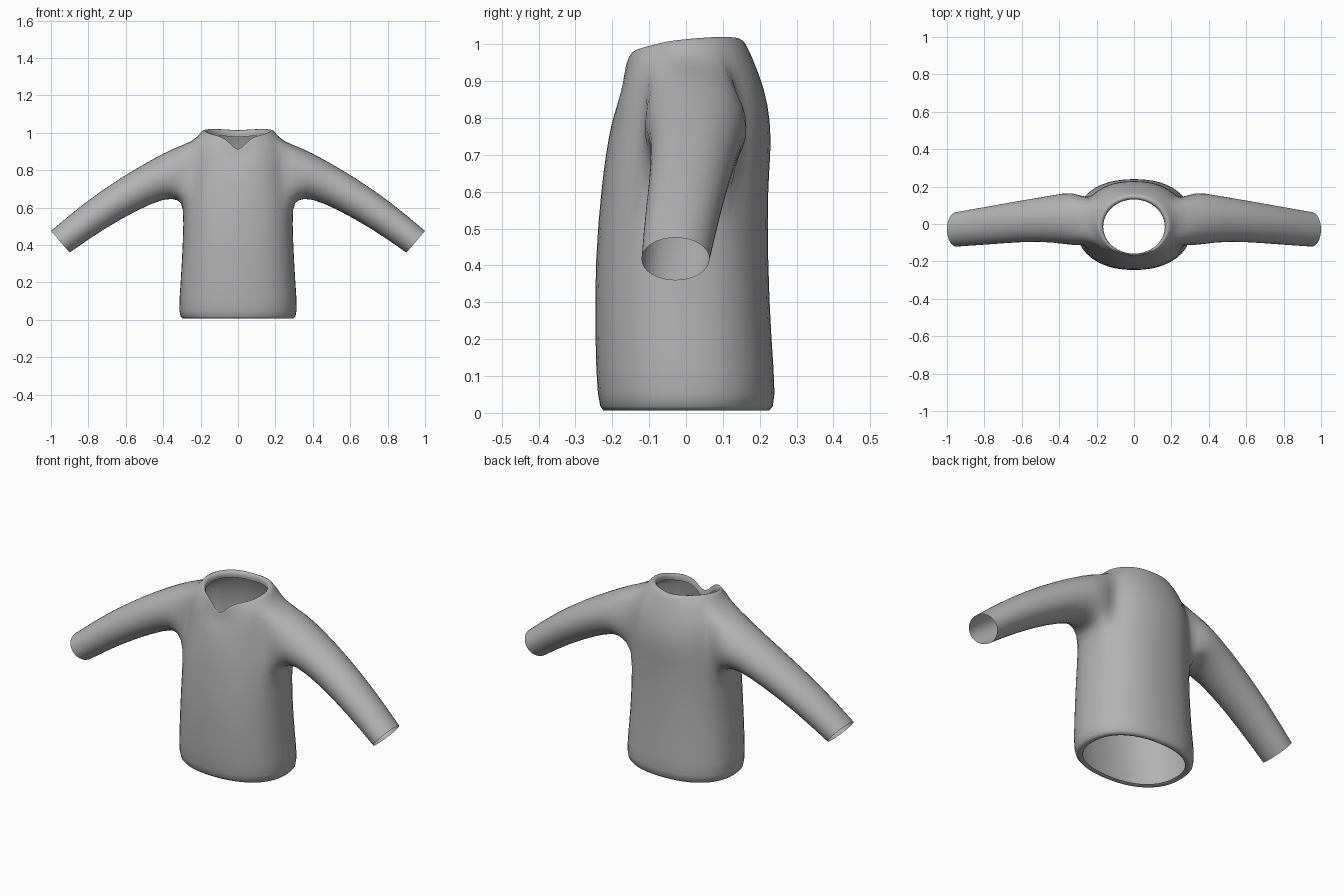
import bpy, bmesh, math

if "Cube" in bpy.data.objects:
    bpy.data.objects.remove(bpy.data.objects["Cube"])

N = 24          # columns around the torso, column 0 faces +x, column 18 the front
LOW, HIGH = 5, 9  # rows between which the armholes are cut

# torso rows: height, half width, front y, back y
ROWS = [
    (0.012, 0.272, -0.205, 0.205), (0.000, 0.300, -0.228, 0.230),
    (0.030, 0.323, -0.243, 0.248), (0.200, 0.309, -0.249, 0.233),
    (0.420, 0.297, -0.249, 0.224), (0.615, 0.292, -0.231, 0.224),
    (0.700, 0.280, -0.220, 0.232), (0.790, 0.275, -0.204, 0.232),
    (0.880, 0.262, -0.190, 0.215), (0.955, 0.238, -0.176, 0.185),
]
# collar rows: half width, front y, back y, height offset
COLLAR = [(0.203, -0.172, 0.165, -0.006), (0.186, -0.168, 0.148, 0.012),
          (0.164, -0.163, 0.131, -0.004), (0.168, -0.160, 0.134, -0.030)]
# sleeve rings: top x, z, bottom x, z, front y, back y
SLEEVE = [
    (0.345, 0.922, 0.318, 0.638, -0.120, 0.178),
    (0.460, 0.860, 0.385, 0.652, -0.100, 0.158),
    (0.630, 0.762, 0.535, 0.587, -0.096, 0.132),
    (0.825, 0.627, 0.725, 0.480, -0.112, 0.097),
    (1.001, 0.477, 0.899, 0.358, -0.123, 0.066),
]


def outline(col, half, front, back, power):
    """Point on a rounded oval"""
    a = 2 * math.pi * col / N
    c, s = math.cos(a), math.sin(a)
    x = half * math.copysign(abs(c) ** power, c)
    y = (front + back) / 2 + (back - front) / 2 * math.copysign(abs(s) ** power, s)
    return x, y


def collar_height(col):
    """Neckline rising to the back, with a V notch at the front"""
    d = abs(col - 18)
    d = min(d, N - d)
    notch = {0: 0.885, 1: 0.948, 2: 0.975, 3: 0.984, 4: 0.992}
    if d in notch:
        return notch[d]
    return 1.002 + 0.012 * math.sin(math.pi * (d - 5) / 8)


def loft(bm, a, b):
    n = len(a)
    for i in range(n):
        bm.faces.new((a[i], a[(i + 1) % n], b[(i + 1) % n], b[i]))


bm = bmesh.new()

# torso
rings = []
for r, (z, half, front, back) in enumerate(ROWS):
    ring = []
    for c in range(N):
        x, y = outline(c, half, front, back, 0.88)
        dz = 0.0
        if r == HIGH:                       # row below the V notch dips
            dz = {0: -0.105, 1: -0.05, 2: -0.02}.get(abs(c - 18), 0.0)
        elif r == HIGH - 1:
            dz = {0: -0.06, 1: -0.03}.get(abs(c - 18), 0.0)
        ring.append(bm.verts.new((x, y, z + dz)))
    rings.append(ring)

# rolled collar
for half, front, back, dz in COLLAR:
    ring = []
    for c in range(N):
        x, y = outline(c, half, front, back, 1.0)
        ring.append(bm.verts.new((x, y, collar_height(c) + dz)))
    rings.append(ring)

# skin the rows, leaving both armholes open
for r in range(len(rings) - 1):
    for c in range(N):
        side = c in (N - 2, N - 1, 0, 1) or c in (10, 11, 12, 13)
        if LOW <= r < HIGH and side:
            continue
        d = (c + 1) % N
        bm.faces.new((rings[r][c], rings[r][d], rings[r + 1][d], rings[r + 1][c]))

# sleeves grown from the armhole edges
loop = ([(LOW, 0), (LOW, 1)] + [(r, 2) for r in range(LOW, HIGH + 1)] + [(HIGH, 1), (HIGH, 0), (HIGH, -1)]
        + [(r, -2) for r in range(HIGH, LOW - 1, -1)] + [(LOW, -1)])
for sx in (1, -1):
    last = [rings[r][c % N if sx > 0 else (12 - c) % N] for r, c in loop]
    n = len(last)
    for tx, tz, bx, bz, front, back in SLEEVE:
        ring = []
        for i in range(n):
            a = 2 * math.pi * i / n
            k = math.cos(a)
            x = (tx + bx) / 2 + (bx - tx) / 2 * k
            z = (tz + bz) / 2 + (bz - tz) / 2 * k
            y = (front + back) / 2 + (back - front) / 2 * math.sin(a)
            ring.append(bm.verts.new((sx * x, y, z)))
        loft(bm, last, ring)
        last = ring

bmesh.ops.recalc_face_normals(bm, faces=bm.faces)
for f in bm.faces:
    f.smooth = True

mesh = bpy.data.meshes.new("sweater")
bm.to_mesh(mesh)
bm.free()
sweater = bpy.data.objects.new("sweater", mesh)
bpy.context.collection.objects.link(sweater)

# plain cloth colour
cloth = bpy.data.materials.new("grey cloth")
cloth.diffuse_color = (0.45, 0.45, 0.45, 1)
cloth.use_nodes = True
cloth.node_tree.nodes["Principled BSDF"].inputs["Base Color"].default_value = cloth.diffuse_color
mesh.materials.append(cloth)

smooth = sweater.modifiers.new("smooth", 'SUBSURF')
smooth.levels = smooth.render_levels = 1
